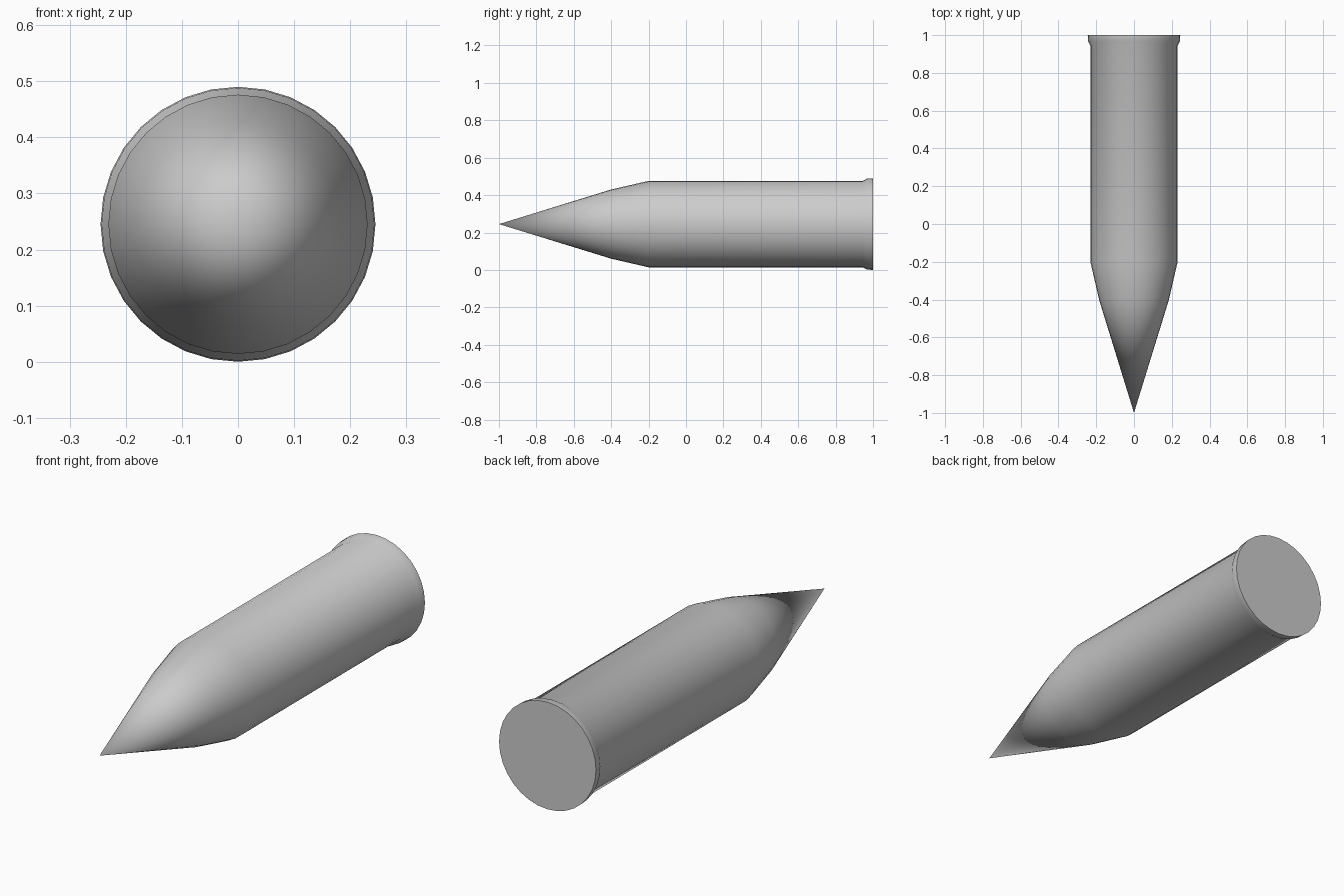
import bpy, bmesh, math
from mathutils import Matrix, Vector

if "Cube" in bpy.data.objects:
    bpy.data.objects.remove(bpy.data.objects["Cube"])

SIDES = 32
AXIS_Z = 0.245
# Profile from tip to base: (y, radius)
PROFILE = [(-1.0, 0.0), (-0.4, 0.185), (-0.2, 0.231),
           (0.945, 0.231), (0.967, 0.243), (1.0, 0.245)]

# Lathe the profile around the y axis
bm = bmesh.new()
verts = [bm.verts.new((0, y, r)) for y, r in PROFILE]
edges = [bm.edges.new(pair) for pair in zip(verts, verts[1:])]
bmesh.ops.spin(bm, geom=verts + edges, cent=(0, 0, 0), axis=(0, 1, 0),
               angle=math.tau, steps=SIDES, use_merge=False)
bmesh.ops.remove_doubles(bm, verts=bm.verts, dist=1e-4)

# Flat base cap
bmesh.ops.holes_fill(bm, edges=[e for e in bm.edges if e.is_boundary], sides=0)
bmesh.ops.recalc_face_normals(bm, faces=bm.faces)
bmesh.ops.translate(bm, verts=bm.verts, vec=(0, 0, AXIS_Z))

mesh = bpy.data.meshes.new("bullet")
bm.to_mesh(mesh)
bm.free()
bullet = bpy.data.objects.new("bullet", mesh)
bpy.context.collection.objects.link(bullet)

# Smooth sides, crisp base edge
bpy.context.view_layer.objects.active = bullet
bullet.select_set(True)
bpy.ops.object.shade_smooth_by_angle(angle=math.radians(40))
